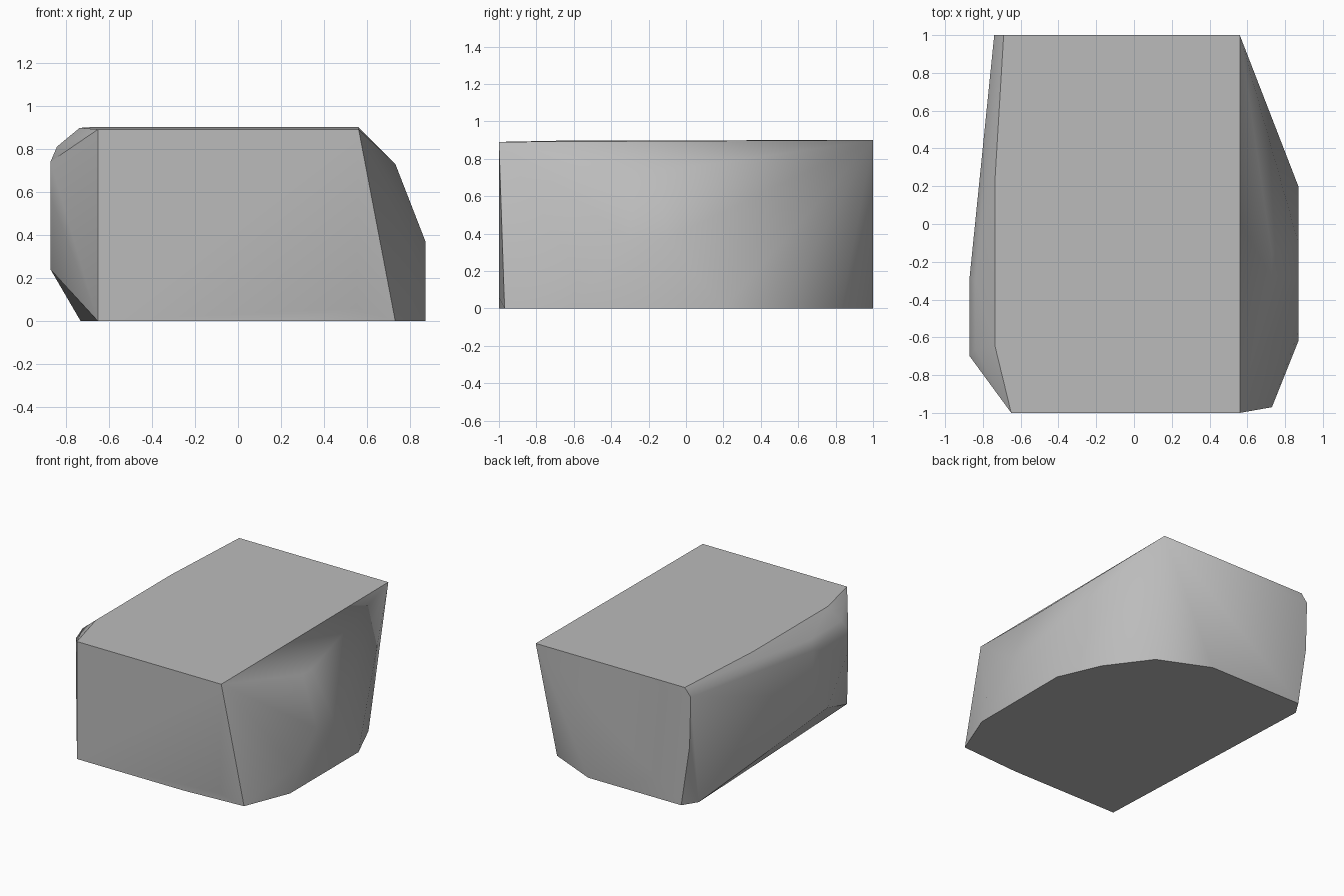
import bpy
import bmesh
import math

default_cube = bpy.data.objects.get("Cube")
if default_cube:
    bpy.data.objects.remove(default_cube, do_unlink=True)


def make_material(name, colour):
    material = bpy.data.materials.new(name)
    material.use_nodes = True
    material.diffuse_color = colour
    shader = material.node_tree.nodes["Principled BSDF"]
    shader.inputs["Base Color"].default_value = colour
    return material


def at_height(outline, height):
    """Lift a flat outline of x, y pairs to one height."""
    return [(x, y, height) for x, y in outline]


def at_side(outline, offset):
    """Stand a flat outline of y, z pairs on one side plane."""
    return [(offset, y, z) for y, z in outline]


def at_depth(outline, depth):
    """Stand a flat outline of x, z pairs on one front or back plane."""
    return [(x, depth, z) for x, z in outline]


def hull_object(name, points, material):
    """Wrap the section outlines in one faceted block."""
    bm = bmesh.new()
    for point in points:
        bm.verts.new(point)
    hull = bmesh.ops.convex_hull(bm, input=bm.verts[:])
    spare = {item for key in ("geom_interior", "geom_unused")
             for item in hull[key] if isinstance(item, bmesh.types.BMVert)}
    bmesh.ops.delete(bm, geom=list(spare), context="VERTS")
    bmesh.ops.dissolve_limit(bm, angle_limit=math.radians(1),
                             verts=bm.verts[:], edges=bm.edges[:])
    bmesh.ops.recalc_face_normals(bm, faces=bm.faces[:])
    mesh = bpy.data.meshes.new(name)
    bm.to_mesh(mesh)
    bm.free()
    mesh.materials.append(material)
    block = bpy.data.objects.new(name, mesh)
    bpy.context.collection.objects.link(block)
    return block


# Flat base with a curved back left corner
base = at_height([(-.65, -1), (.25, -1), (.73, -.97), (.87, -.62), (.87, .2),
                  (.73, .52), (.5, .83), (.12, 1), (-.66, 1), (-.73, .89)], 0)

# Front and back walls, with a nearly level top between them
front_wall = at_depth([(-.65, .89), (.56, .89), (.55, .06)], -1)
back_wall = at_depth([(.56, .9), (-.69, .9), (-.74, .84), (-.73, .46)], 1)
top_edge = at_height([(-.735, -.65), (-.735, .25)], .897)

# Left side: upper ledge and lower arched panel
left_ledge = at_side([(-.27, .73), (-.16, .73)], .73)
left_panel = at_side([(-.57, .18), (-.3, .37), (-.1, .37), (.03, .22)], .87)

# Right side: flat panel with a rounded upper shoulder
right_panel = at_side([(-.7, .74), (-.7, .58), (-.45, .24), (-.28, .4),
                       (-.28, .74)], -.87)
right_shoulder = at_side([(-.66, .81), (-.3, .81)], -.84)

stone_grey = make_material("stone grey", (.5, .5, .5, 1))
block = hull_object("faceted_block", base + front_wall + back_wall + top_edge
                    + left_ledge + left_panel + right_panel + right_shoulder,
                    stone_grey)

# Soft shading over the shallow facets, crisp main edges
bpy.ops.object.select_all(action="DESELECT")
block.select_set(True)
bpy.context.view_layer.objects.active = block
bpy.ops.object.shade_smooth_by_angle(angle=math.radians(30))
